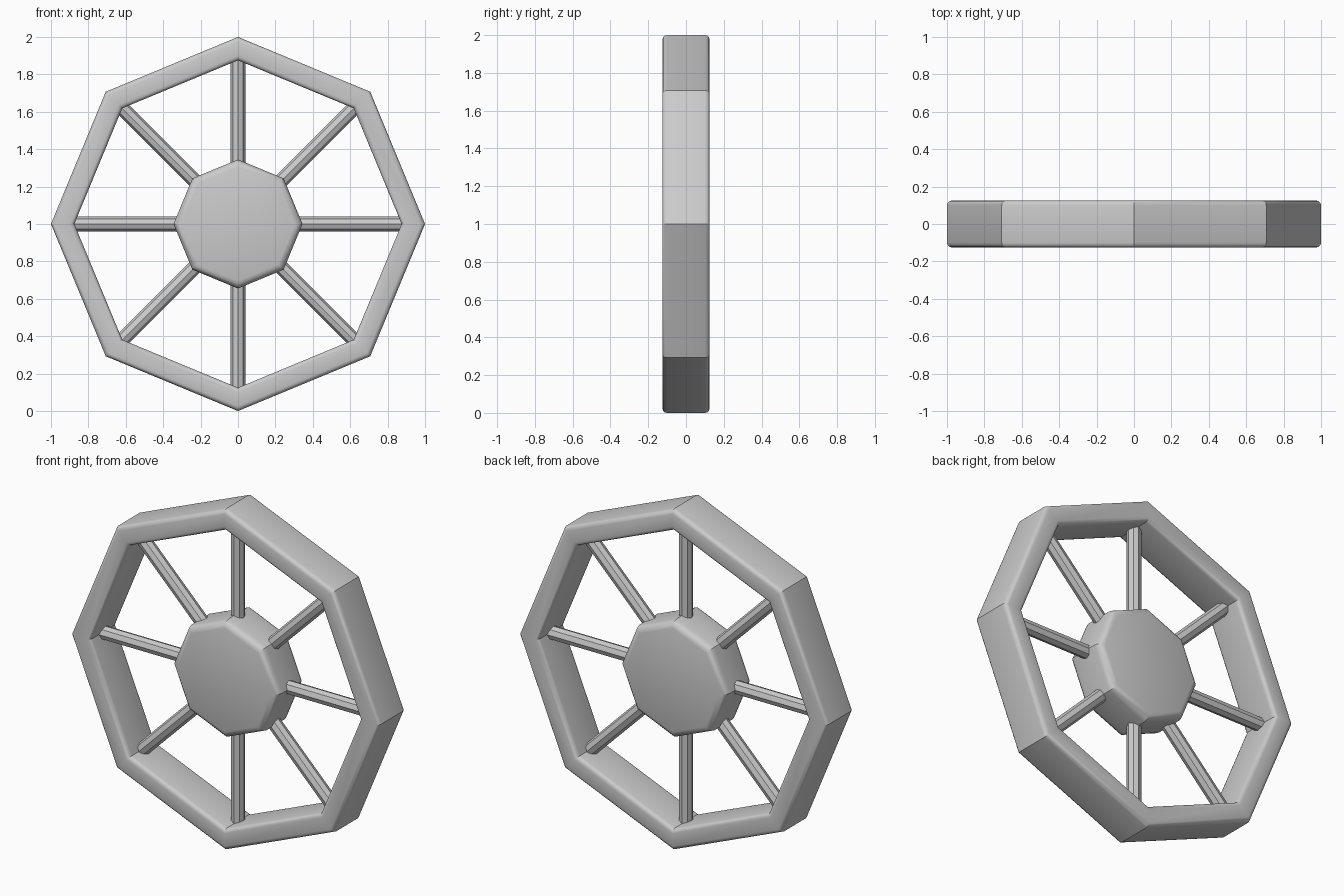
import bpy, bmesh, math
from mathutils import Matrix

cube = bpy.data.objects.get("Cube")
if cube:
    bpy.data.objects.remove(cube, do_unlink=True)

SIDES = 8
STEP = 2 * math.pi / SIDES
HALF = 0.125

grey = bpy.data.materials.new("plain grey")
grey.use_nodes = True
grey.diffuse_color = (0.6, 0.6, 0.6, 1)
grey.node_tree.nodes["Principled BSDF"].inputs["Base Color"].default_value = (0.6, 0.6, 0.6, 1)


def corner(r, y, bevel, start, segments=3):
    """Quarter arc rounding the profile corner at (r, y)."""
    cr = r + (-bevel if math.cos(start + math.pi / 4) > 0 else bevel)
    cy = y - math.copysign(bevel, y)
    angles = [start + i * math.pi / 2 / segments for i in range(segments + 1)]
    return [(cr + bevel * math.cos(a), cy + bevel * math.sin(a)) for a in angles]


def finish(bm, name):
    bmesh.ops.recalc_face_normals(bm, faces=bm.faces[:])
    mesh = bpy.data.meshes.new(name)
    bm.to_mesh(mesh)
    bm.free()
    mesh.materials.append(grey)
    obj = bpy.data.objects.new(name, mesh)
    bpy.context.collection.objects.link(obj)
    bpy.ops.object.select_all(action="DESELECT")
    obj.select_set(True)
    bpy.context.view_layer.objects.active = obj
    bpy.ops.object.shade_smooth_by_angle(angle=math.radians(32))
    return obj


def octagon_lathe(name, profile, closed):
    """Sweep a profile of (radius, depth) around the axle in eight steps."""
    bm = bmesh.new()
    rings = [[bm.verts.new((r * math.sin(i * STEP), y, 1 + r * math.cos(i * STEP)))
              for r, y in profile] for i in range(SIDES)]
    count = len(profile)
    for i, ring in enumerate(rings):
        after = rings[(i + 1) % SIDES]
        for j in range(count if closed else count - 1):
            k = (j + 1) % count
            bm.faces.new((ring[j], ring[k], after[k], after[j]))
    if not closed:
        bm.faces.new([ring[0] for ring in rings])
        bm.faces.new([ring[-1] for ring in rings])
    return finish(bm, name)


# Rim: rounded rectangular section
q = math.pi / 2
octagon_lathe("rim", corner(1, -HALF, 0.025, -q) + corner(1, HALF, 0.025, 0)
              + corner(0.875, HALF, 0.025, q) + corner(0.875, -HALF, 0.025, 2 * q), True)

# Hub: solid block with softened edges
octagon_lathe("hub", corner(0.345, -HALF, 0.04, -q) + corner(0.345, HALF, 0.04, 0), False)

# Spokes: eight-sided rods running from hub to rim corners
INNER, OUTER = 0.28, 0.895
for i in range(SIDES):
    bm = bmesh.new()
    bmesh.ops.create_cone(bm, cap_ends=True, segments=8, radius1=0.039, radius2=0.039,
                          depth=OUTER - INNER)
    # Keep one rod edge facing the front
    edge_angle = max(math.atan2(v.co.y, v.co.x) for v in bm.verts)
    bm.transform(Matrix.Rotation(-q - edge_angle, 4, "Z"))
    bm.transform(Matrix.Translation((0, 0, 1))
                 @ Matrix.Rotation(i * STEP, 4, "Y")
                 @ Matrix.Translation((0, 0, (INNER + OUTER) / 2)))
    finish(bm, f"spoke_{i + 1}")
